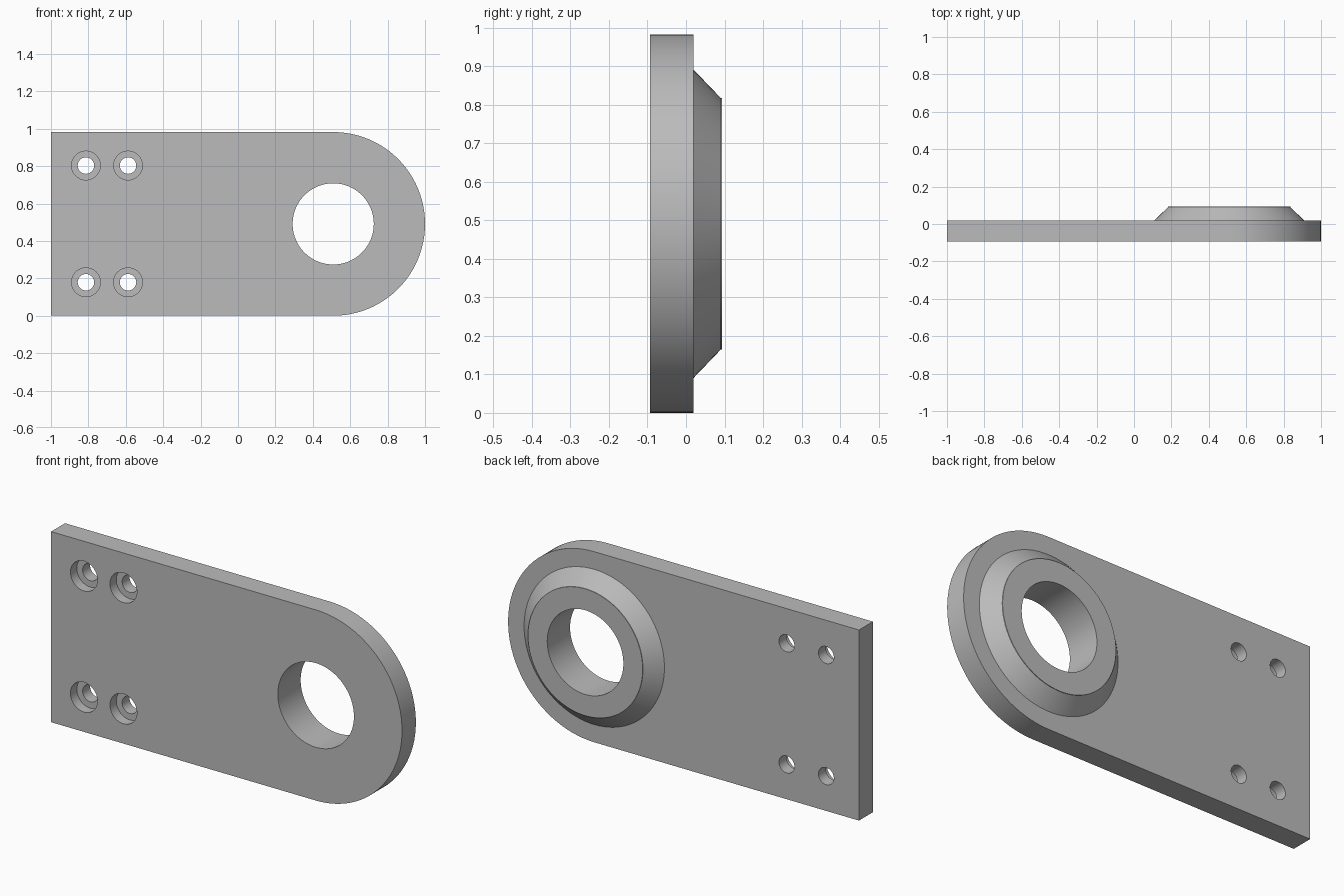
import bpy, bmesh, math

cube = bpy.data.objects.get("Cube")
if cube:
    bpy.data.objects.remove(cube, do_unlink=True)

HALF = 0.491                        # half height, also the radius of the round end
EYE_X = 1 - HALF                    # centre of the round end
FRONT, FACE, BACK = -0.093, 0.02, 0.093

grey = bpy.data.materials.new("machined grey")
grey.use_nodes = True
grey.diffuse_color = (0.5, 0.5, 0.5, 1)
grey.node_tree.nodes["Principled BSDF"].inputs["Base Color"].default_value = (0.5, 0.5, 0.5, 1)


def make(name, bm):
    bmesh.ops.recalc_face_normals(bm, faces=bm.faces)
    mesh = bpy.data.meshes.new(name)
    bm.to_mesh(mesh)
    bm.free()
    mesh.materials.append(grey)
    obj = bpy.data.objects.new(name, mesh)
    bpy.context.collection.objects.link(obj)
    return obj


def lathe(name, profile, x, z, sides=96):
    """Solid of revolution about a y axis; profile is (radius, y) pairs."""
    bm = bmesh.new()
    rings = []
    for r, y in profile:
        angles = [2 * math.pi * i / sides for i in range(sides)]
        rings.append([bm.verts.new((x + r * math.cos(a), y, z + r * math.sin(a))) for a in angles])
    for a, b in zip(rings, rings[1:]):
        for i in range(sides):
            j = (i + 1) % sides
            bm.faces.new((a[i], a[j], b[j], b[i]))
    bm.faces.new(rings[0])
    bm.faces.new(rings[-1])
    return make(name, bm)


def combine(target, tool, operation):
    """Apply a boolean and throw the tool away."""
    tool.hide_render = True
    mod = target.modifiers.new(operation, 'BOOLEAN')
    mod.operation, mod.solver, mod.object = operation, 'EXACT', tool
    bpy.context.view_layer.objects.active = target
    bpy.ops.object.modifier_apply(modifier=mod.name)
    bpy.data.objects.remove(tool, do_unlink=True)


# Plate: square at one end, round at the other
outline = [(-1, 2 * HALF), (-1, 0)]
for i in range(49):
    a = math.pi * (i / 48 - 0.5)
    outline.append((EYE_X + HALF * math.cos(a), HALF + HALF * math.sin(a)))
bm = bmesh.new()
face = bm.faces.new([bm.verts.new((x, FRONT, z)) for x, z in outline])
grown = bmesh.ops.extrude_face_region(bm, geom=[face], use_keep_orig=True)
for v in grown["geom"]:
    if isinstance(v, bmesh.types.BMVert):
        v.co.y = FACE
plate = make("mounting_plate", bm)

# Tapered boss on the back, sunk slightly into the plate
boss = lathe("boss", [(0.4, FACE - 0.03), (0.4, FACE), (0.327, BACK - 0.003), (0.327, BACK)],
             EYE_X, HALF)
combine(plate, boss, 'UNION')

# Large bore through plate and boss
bore = lathe("bore_cutter", [(0.217, -0.2), (0.217, 0.2)], EYE_X, HALF)
combine(plate, bore, 'DIFFERENCE')

# Four counterbored screw holes
for x in (-0.813, -0.588):
    for side in (-1, 1):
        drill = lathe("screw_cutter",
                      [(0.077, -0.2), (0.077, FRONT + 0.052), (0.044, FRONT + 0.052), (0.044, 0.2)],
                      x, HALF + side * 0.312, 48)
        combine(plate, drill, 'DIFFERENCE')

# Smooth the round walls, keep the machined edges sharp
bpy.ops.object.select_all(action='DESELECT')
plate.select_set(True)
bpy.context.view_layer.objects.active = plate
bpy.ops.object.shade_smooth_by_angle(angle=math.radians(25))
